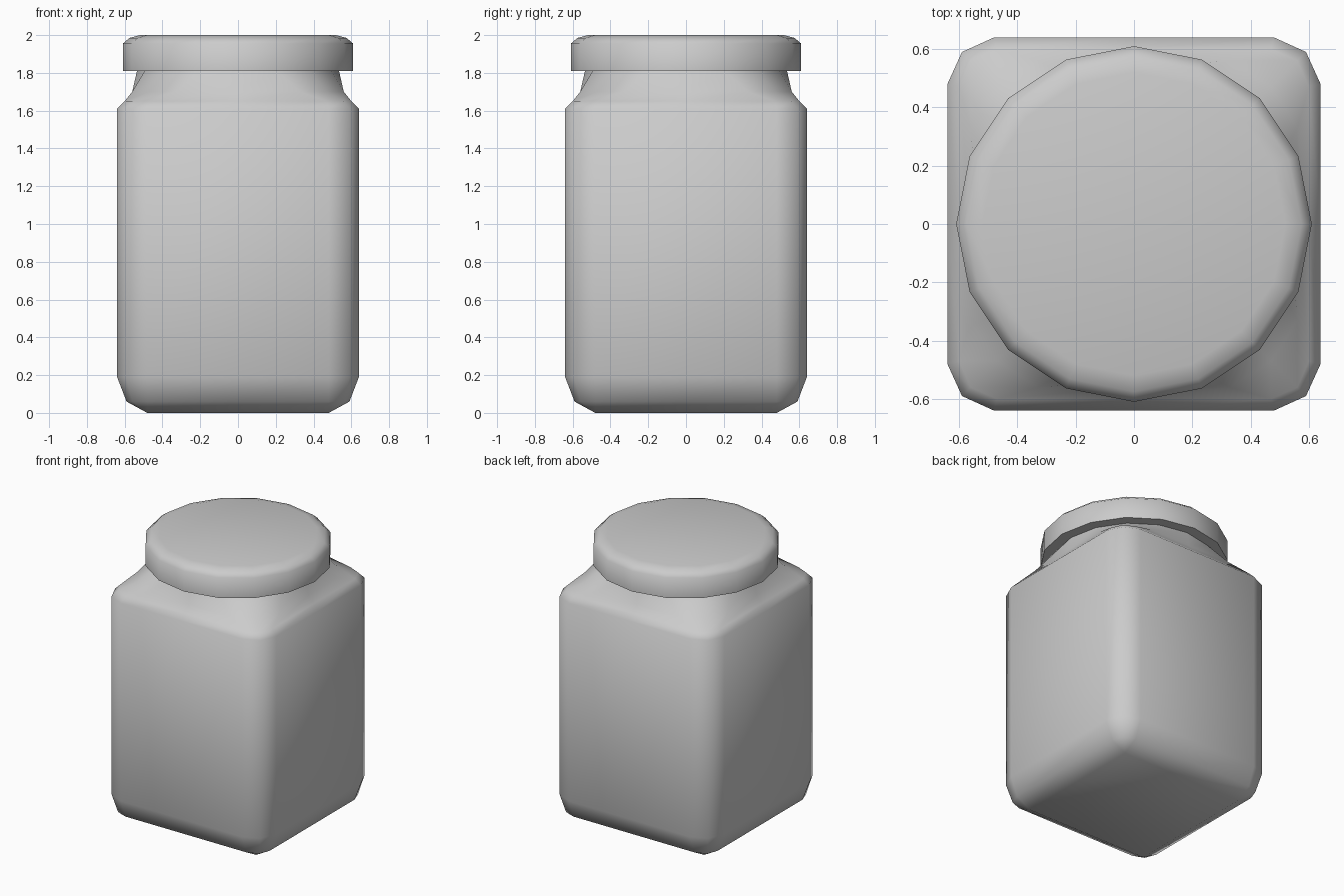
import bpy, math

if "Cube" in bpy.data.objects:
    bpy.data.objects.remove(bpy.data.objects["Cube"])


def ring(h, a, b, d, z):
    """16-point ring: side middle (h,0), side end (a,b), corner (d,d), mirrored side end."""
    pts = []
    quarter = [(h, 0), (a, b), (d, d), (b, a)]
    for q in range(4):
        c, s = [(1, 0), (0, 1), (-1, 0), (0, -1)][q]
        pts += [(x * c - y * s, x * s + y * c, z) for x, y in quarter]
    return pts


def circle(r, z):
    t = math.pi / 8
    return ring(r, r * math.cos(t), r * math.sin(t), r * math.cos(2 * t), z)


def loft(name, rings, cap_bottom, cap_top, angle):
    n = 16
    verts = [p for r in rings for p in r]
    faces = [(k * n + i, k * n + (i + 1) % n, (k + 1) * n + (i + 1) % n, (k + 1) * n + i)
             for k in range(len(rings) - 1) for i in range(n)]
    if cap_bottom:
        faces.append(tuple(reversed(range(n))))
    if cap_top:
        faces.append(tuple(range(len(verts) - n, len(verts))))
    mesh = bpy.data.meshes.new(name)
    mesh.from_pydata(verts, [], faces)
    obj = bpy.data.objects.new(name, mesh)
    bpy.context.collection.objects.link(obj)
    bpy.ops.object.select_all(action='DESELECT')
    obj.select_set(True)
    bpy.context.view_layer.objects.active = obj
    # merge the collapsed corner points
    bpy.ops.object.mode_set(mode='EDIT')
    bpy.ops.mesh.select_all(action='SELECT')
    bpy.ops.mesh.remove_doubles(threshold=0.0005)
    bpy.ops.object.mode_set(mode='OBJECT')
    bpy.ops.object.shade_smooth_by_angle(angle=math.radians(angle))
    return obj


# Square jar body blending into a round neck
loft("jar_body", [
    ring(0.48, 0.48, 0.48, 0.48, 0.0),
    ring(0.59, 0.59, 0.48, 0.56, 0.06),
    ring(0.64, 0.64, 0.48, 0.59, 0.19),
    ring(0.64, 0.64, 0.48, 0.59, 1.61),
    ring(0.60, 0.60, 0.47, 0.56, 1.65),
    ring(0.56, 0.56, 0.33, 0.47, 1.70),
    circle(0.535, 1.81),
], True, False, 70)

# Round lid with bevelled top edge and flat underside rim
loft("jar_lid", [
    circle(0.535, 1.81),
    circle(0.61, 1.81),
    circle(0.61, 1.955),
    circle(0.575, 1.985),
    circle(0.52, 2.0),
], False, True, 60)
